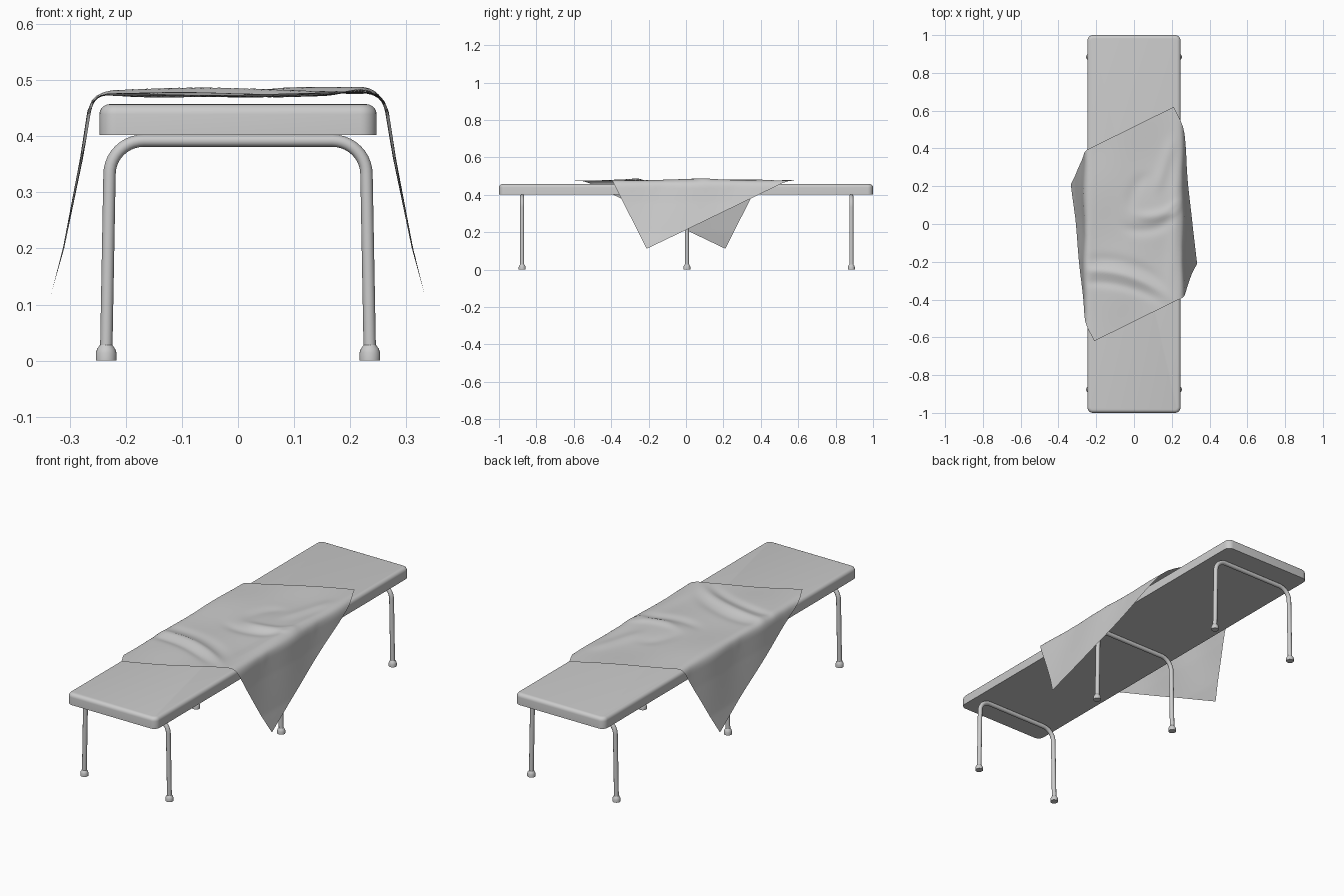
import bpy, bmesh, math
from mathutils import Vector

cube = bpy.data.objects.get("Cube")
if cube:
    bpy.data.objects.remove(cube, do_unlink=True)

GREY = (0.6, 0.6, 0.6, 1)
grey = bpy.data.materials.new("light_grey")
grey.use_nodes = True
grey.diffuse_color = GREY
grey.node_tree.nodes["Principled BSDF"].inputs["Base Color"].default_value = GREY


def select_only(obj):
    bpy.ops.object.select_all(action='DESELECT')
    obj.select_set(True)
    bpy.context.view_layer.objects.active = obj


def finish(name, bm, angle=40):
    mesh = bpy.data.meshes.new(name)
    bm.to_mesh(mesh)
    bm.free()
    mesh.materials.append(grey)
    obj = bpy.data.objects.new(name, mesh)
    bpy.context.collection.objects.link(obj)
    select_only(obj)
    bpy.ops.object.shade_smooth_by_angle(angle=math.radians(angle))
    return obj


# Bench top: slab with rounded corners and a rounded upper rim
BOTTOM, TOP = 0.402, 0.457
bm = bmesh.new()
bmesh.ops.create_cube(bm, size=1)
for v in bm.verts:
    v.co = Vector((v.co.x * 0.494, v.co.y * 2, BOTTOM if v.co.z < 0 else TOP))
upright = [e for e in bm.edges if abs(e.verts[0].co.z - e.verts[1].co.z) > 0.01]
bmesh.ops.bevel(bm, geom=upright, offset=0.03, segments=6, profile=0.5, affect='EDGES')
rim = [e for e in bm.edges if all(v.co.z > TOP - 0.001 for v in e.verts)]
bmesh.ops.bevel(bm, geom=rim, offset=0.018, segments=5, profile=0.5, affect='EDGES')
finish("bench_top", bm)


# Bent tube frames
def leg_frame(name, y):
    half = [(0.235, 0.01), (0.229, 0.332)]
    for i in range(1, 11):
        a = math.radians(9 * i)
        half.append((0.168 + 0.061 * math.cos(a), 0.332 + 0.06 * math.sin(a)))
    path = half + [(-x, z) for x, z in reversed(half)]
    curve = bpy.data.curves.new(name, 'CURVE')
    curve.dimensions = '3D'
    curve.bevel_depth = 0.011
    curve.bevel_resolution = 4
    spline = curve.splines.new('POLY')
    spline.points.add(len(path) - 1)
    for point, (x, z) in zip(spline.points, path):
        point.co = (x, y, z, 1)
    curve.materials.append(grey)
    obj = bpy.data.objects.new(name, curve)
    bpy.context.collection.objects.link(obj)
    select_only(obj)
    bpy.ops.object.convert(target='MESH')
    bpy.ops.object.shade_smooth_by_angle(angle=math.radians(40))


# Flared feet turned from a profile
def foot(name, x, y):
    bm = bmesh.new()
    profile = [(0, 0), (0.0185, 0), (0.0185, 0.014), (0.016, 0.021), (0.011, 0.028)]
    verts = [bm.verts.new((r, 0, z)) for r, z in profile]
    edges = [bm.edges.new(pair) for pair in zip(verts, verts[1:])]
    bmesh.ops.spin(bm, geom=verts + edges, cent=(0, 0, 0), axis=(0, 0, 1),
                   angle=math.tau, steps=20)
    bmesh.ops.remove_doubles(bm, verts=bm.verts, dist=0.0001)
    bmesh.ops.recalc_face_normals(bm, faces=bm.faces)
    bmesh.ops.translate(bm, verts=bm.verts, vec=(x, y, 0))
    finish(name, bm)


for place, y in (("front", -0.876), ("middle", 0.005), ("back", 0.884)):
    leg_frame(place + "_leg_frame", y)
    for side, x in (("left", 0.235), ("right", -0.235)):
        foot(f"{place}_{side}_foot", x, y)


# Draped cloth: a square sheet turned on the bench, bent down past both long edges
DRAPE = [(0, 0.475), (0.232, 0.476), (0.246, 0.472), (0.256, 0.463), (0.262, 0.445),
         (0.276, 0.36), (0.308, 0.2), (0.332, 0.11)]


def drape(s):
    left = abs(s)
    for (x0, z0), (x1, z1) in zip(DRAPE, DRAPE[1:]):
        step = math.hypot(x1 - x0, z1 - z0)
        if left <= step or (x1, z1) == DRAPE[-1]:
            t = left / step
            return math.copysign(x0 + (x1 - x0) * t, s), z0 + (z1 - z0) * t
        left -= step


# Each crease: start, end, sideways bow, width, height
CREASES = [
    ((-0.27, -0.25), (0.16, -0.37), 0.04, 0.022, 0.009),
    ((-0.27, -0.31), (0.12, -0.40), 0.03, 0.022, -0.007),
    ((-0.25, -0.19), (0.14, -0.30), 0.04, 0.03, -0.006),
    ((0.02, 0.04), (0.26, 0.12), -0.03, 0.028, 0.009),
    ((-0.05, -0.02), (0.2, 0.02), -0.03, 0.03, -0.007),
    ((0.12, 0.18), (0.2, 0.44), 0.0, 0.03, 0.007),
    ((-0.02, 0.08), (0.06, 0.26), 0.02, 0.035, -0.005),
    ((0.2, -0.3), (0.23, 0.3), 0.0, 0.03, 0.007),
]


def wrinkle(p):
    h = 0.002 * math.sin(13 * p.y + 5 * p.x) + 0.0015 * math.sin(17 * p.x - 9 * p.y)
    for a, b, bow, width, height in CREASES:
        a, b = Vector(a), Vector(b)
        along = (b - a).normalized()
        t = (p - a).dot(along) / (b - a).length
        off = (p - a).dot(Vector((-along.y, along.x))) - bow * (1 - (2 * t - 1) ** 2)
        fade = math.exp(-(abs(2 * t - 1) ** 4))
        h += height * fade * math.exp(-(off / width) ** 2)
    return max(-0.011, min(0.012, h))


bm = bmesh.new()
bmesh.ops.create_grid(bm, x_segments=80, y_segments=80, size=0.5)
for v in bm.verts:
    p = Vector((0.83, 0.41)) * v.co.x + Vector((-0.41, 0.83)) * v.co.y
    x, z = drape(p.x)
    hang = min(1, max(0, (abs(p.x) - 0.22) / 0.06))
    ripple = 0.006 * math.sin(16 * p.y + 4 * p.x) * (1 - abs(p.x) / 0.65)
    x += math.copysign(hang * (ripple + 0.003), p.x)
    v.co = (x, p.y, z + wrinkle(p) * (1 - hang))
bmesh.ops.recalc_face_normals(bm, faces=bm.faces)
if sum(f.normal.z for f in bm.faces) < 0:
    bmesh.ops.reverse_faces(bm, faces=bm.faces)
finish("draped_cloth", bm, 80)
